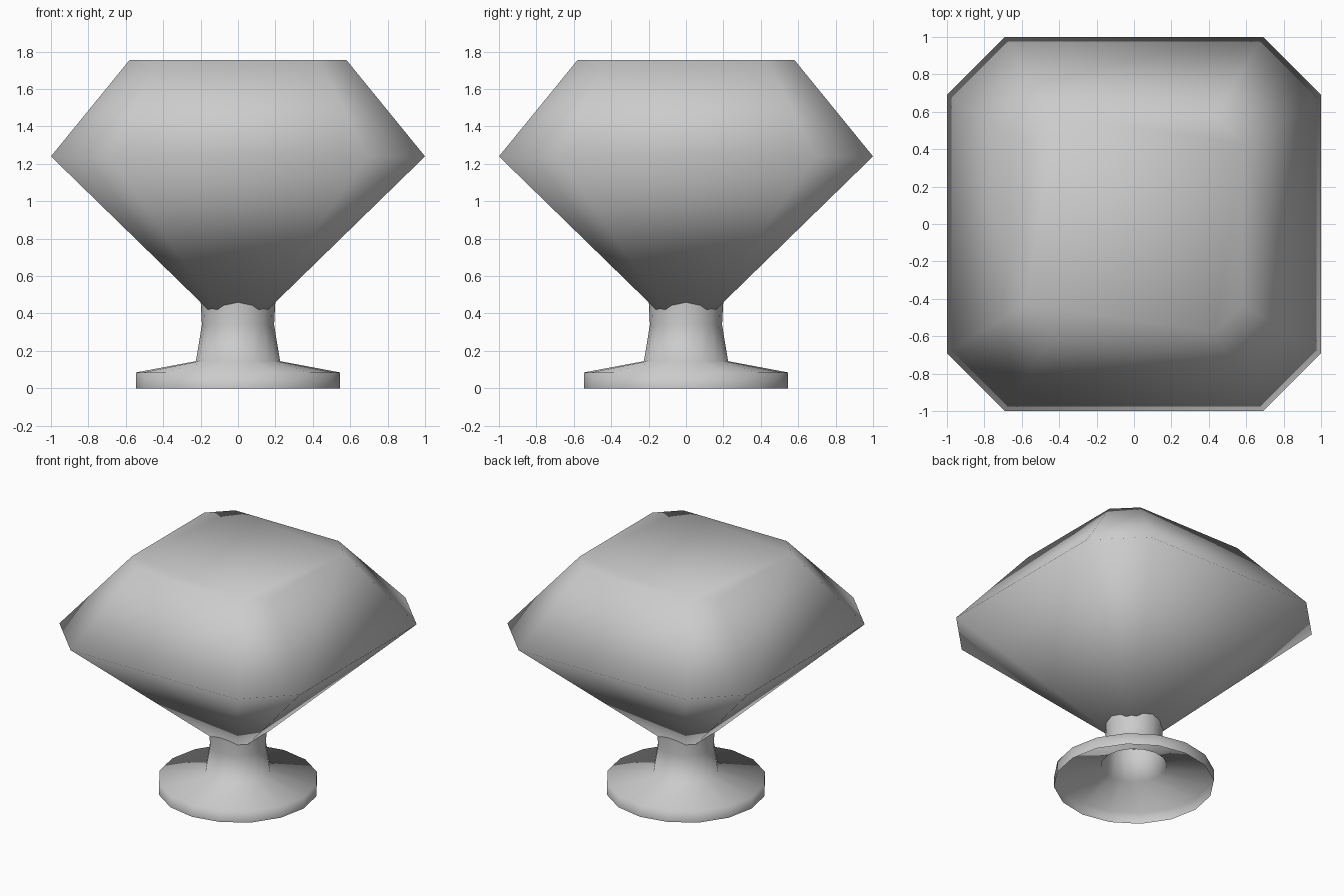
import bpy
import bmesh
from math import cos, sin, tau

cube = bpy.data.objects.get("Cube")
if cube:
    bpy.data.objects.remove(cube, do_unlink=True)

grey = bpy.data.materials.new("plain_grey")
grey.use_nodes = True
colour = (0.6, 0.6, 0.6, 1)
grey.diffuse_color = colour
grey.node_tree.nodes["Principled BSDF"].inputs["Base Color"].default_value = colour


def octagon(half, corner, z):
    """Square outline with cut corners, counter-clockwise."""
    quarter = [(half, -corner), (half, corner)]
    points = []
    for _ in range(4):
        points += [(x, y, z) for x, y in quarter]
        quarter = [(-y, x) for x, y in quarter]
    return points


def circle(radius, z, sides=16):
    return [(radius * cos(tau * i / sides), radius * sin(tau * i / sides), z)
            for i in range(sides)]


def loft(name, rings, tip=None, cap_top=False):
    """Join rings from bottom to top, with an optional point below and cap above."""
    bm = bmesh.new()
    loops = [[bm.verts.new(p) for p in ring] for ring in rings]
    count = len(loops[0])
    for low, high in zip(loops, loops[1:]):
        for i in range(count):
            j = (i + 1) % count
            bm.faces.new((low[i], low[j], high[j], high[i]))
    if tip:
        point = bm.verts.new(tip)
        for i in range(count):
            bm.faces.new((point, loops[0][(i + 1) % count], loops[0][i]))
    if cap_top:
        bm.faces.new(loops[-1])
    for face in bm.faces:
        face.smooth = True
    mesh = bpy.data.meshes.new(name)
    bm.to_mesh(mesh)
    bm.free()
    mesh.materials.append(grey)
    obj = bpy.data.objects.new(name, mesh)
    bpy.context.collection.objects.link(obj)
    return obj


# Cut gem: pointed underside, wide girdle and flat table
loft("gem", [octagon(1.0, 0.69, 1.24), octagon(0.58, 0.43, 1.755)],
     tip=(0, 0, 0.265), cap_top=True)

# Hollow flared stand: foot wall, sloping foot and waisted stem
profile = [(0.545, 0), (0.545, 0.085), (0.225, 0.145), (0.193, 0.34), (0.2, 0.47)]
loft("stand", [circle(r, z) for r, z in profile])
